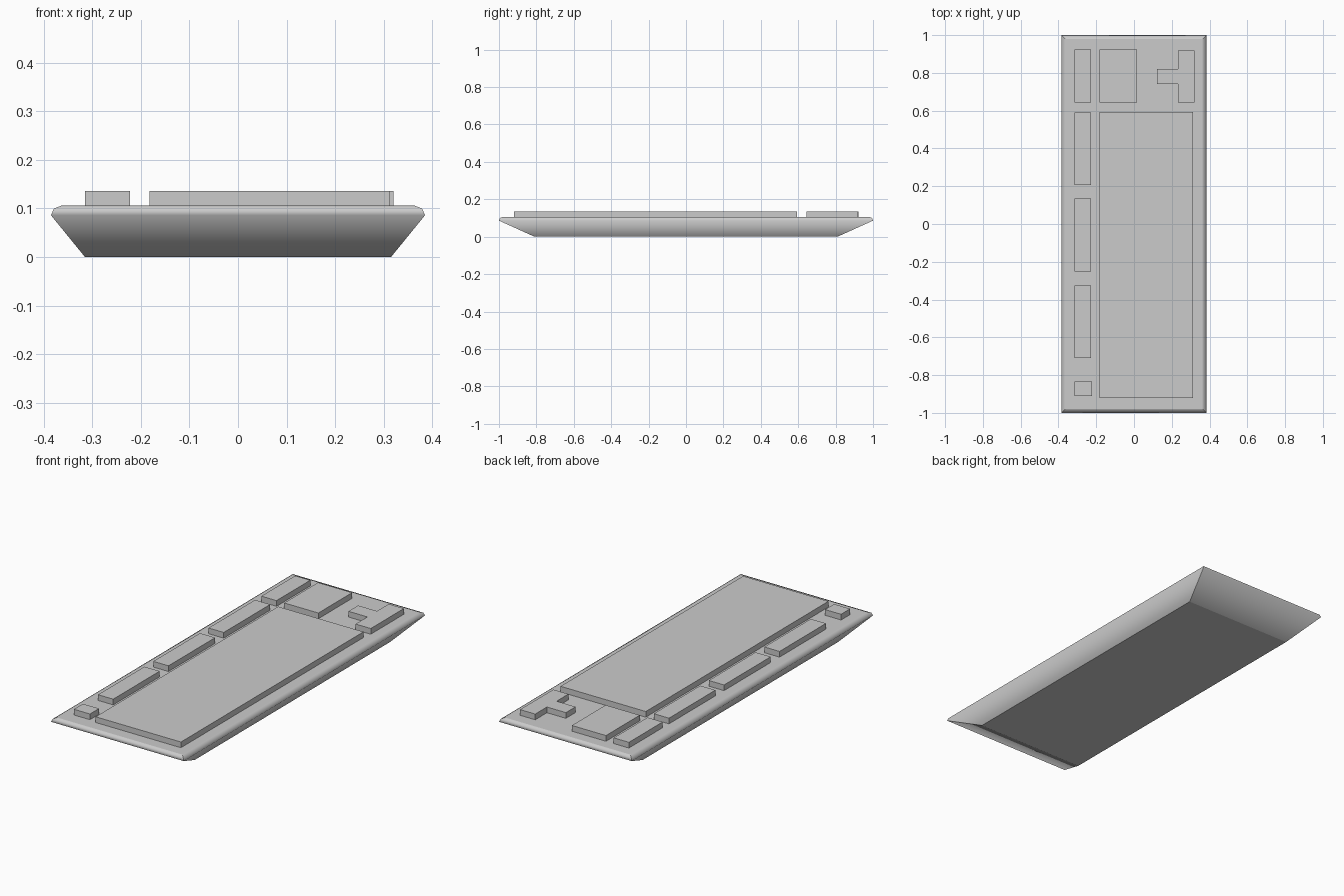
import bpy
import bmesh

if "Cube" in bpy.data.objects:
    bpy.data.objects.remove(bpy.data.objects["Cube"])

TOP = 0.106      # deck height
KEY_TOP = 0.136  # key height


def finish(bm, name):
    bmesh.ops.recalc_face_normals(bm, faces=bm.faces)
    mesh = bpy.data.meshes.new(name)
    bm.to_mesh(mesh)
    bm.free()
    obj = bpy.data.objects.new(name, mesh)
    bpy.context.collection.objects.link(obj)
    return obj


def key_block(name, outline):
    """Flat outline extruded from the deck to key height."""
    bm = bmesh.new()
    low = [bm.verts.new((x, y, TOP)) for x, y in outline]
    face = bm.faces.new(low)
    new = bmesh.ops.extrude_face_region(bm, geom=[face], use_keep_orig=True)["geom"]
    for v in new:
        if isinstance(v, bmesh.types.BMVert):
            v.co.z = KEY_TOP
    return finish(bm, name)


def rect(x0, x1, y0, y1):
    return [(x0, y0), (x1, y0), (x1, y1), (x0, y1)]


# Case: stacked rectangles (half width, half length, height)
levels = [(0.315, 0.81, 0.0), (0.385, 1.0, 0.086), (0.379, 0.995, 0.1), (0.363, 0.979, TOP)]
bm = bmesh.new()
rings = [[bm.verts.new((x, y, z)) for x, y in rect(-hx, hx, -hy, hy)] for hx, hy, z in levels]
for a, b in zip(rings, rings[1:]):
    for i in range(4):
        j = (i + 1) % 4
        bm.faces.new((a[i], a[j], b[j], b[i])).smooth = True
bm.faces.new(rings[0])
bm.faces.new(rings[-1])
# Hard edges: base rim, corners and the short-end lips
for e in bm.edges:
    u, v = e.verts
    if u.co.z != v.co.z or u.co.z == 0 or (u.co.z == levels[1][2] and abs(u.co.y - v.co.y) < 0.01):
        e.smooth = False
finish(bm, "keyboard_case")

# Function key column
column = [("function_keys_end", 0.643, 0.923), ("function_keys_c", 0.206, 0.591),
          ("function_keys_b", -0.252, 0.135), ("function_keys_a", -0.71, -0.325),
          ("escape_key", -0.91, -0.835)]
for name, y0, y1 in column:
    right = -0.222 if name == "escape_key" else -0.227
    key_block(name, rect(-0.315, right, y0, y1))

# Main key field and navigation block
key_block("main_keys", rect(-0.182, 0.313, -0.92, 0.593))
key_block("navigation_keys", rect(-0.182, 0.016, 0.643, 0.923))

# Inverted-T arrow keys
key_block("arrow_keys", [(0.232, 0.643), (0.32, 0.643), (0.32, 0.918), (0.232, 0.918),
                         (0.232, 0.821), (0.122, 0.821), (0.122, 0.741), (0.232, 0.741)])
